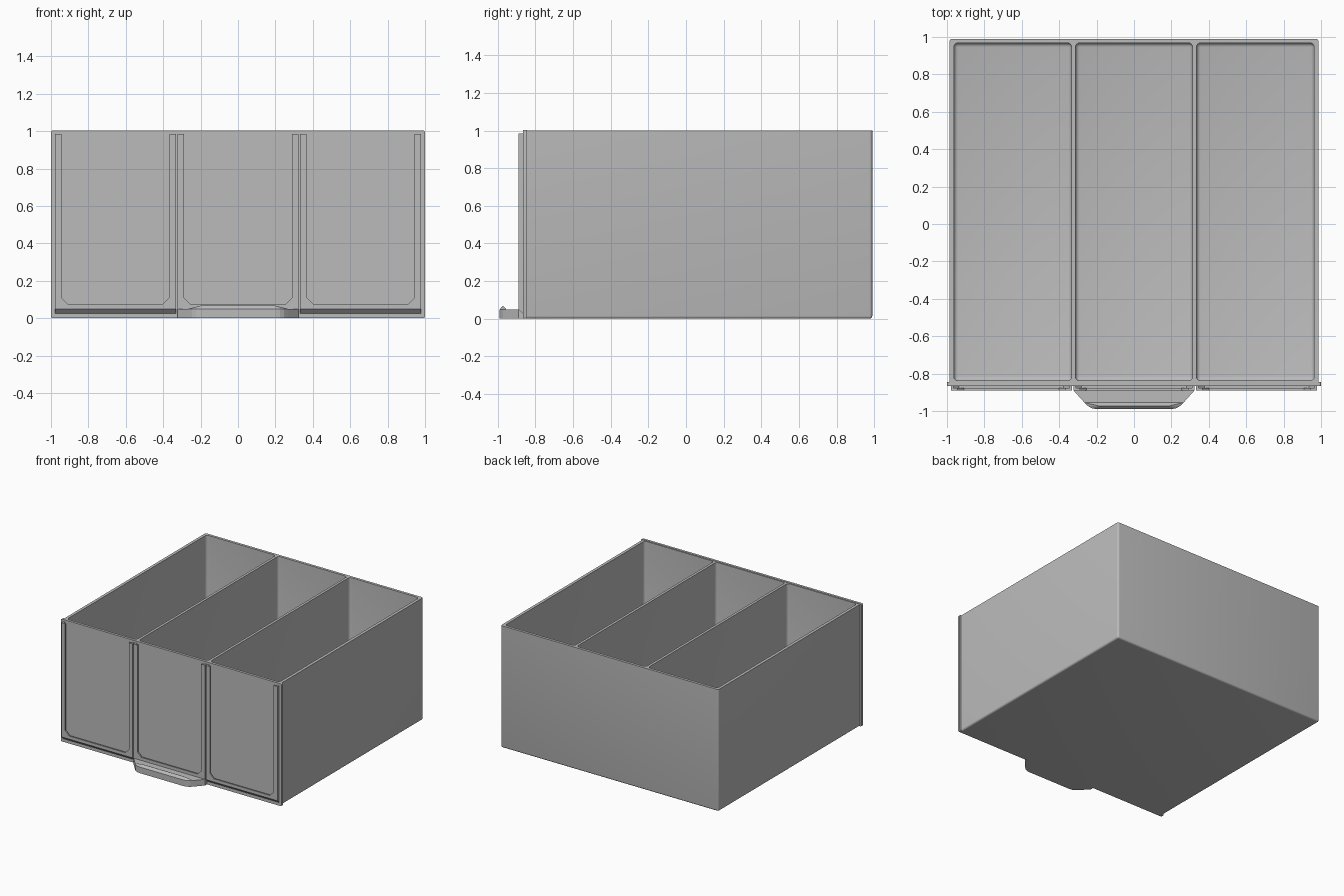
import bpy, bmesh, math
from mathutils import Vector

cube = bpy.data.objects.get("Cube")
if cube:
    bpy.data.objects.remove(cube, do_unlink=True)

grey = bpy.data.materials.new("plain grey")
grey.use_nodes = True
grey.diffuse_color = (0.5, 0.5, 0.5, 1)
grey.node_tree.nodes["Principled BSDF"].inputs["Base Color"].default_value = (0.5, 0.5, 0.5, 1)

FRONT, PLATE_BACK, BACK = -0.865, -0.845, 0.99
LIP_FRONT, LIP_BACK = -0.889, -0.878


def finish(name, bm):
    bmesh.ops.recalc_face_normals(bm, faces=bm.faces)
    mesh = bpy.data.meshes.new(name)
    bm.to_mesh(mesh)
    bm.free()
    mesh.materials.append(grey)
    obj = bpy.data.objects.new(name, mesh)
    bpy.context.collection.objects.link(obj)
    return obj


def smooth(obj):
    bpy.ops.object.select_all(action="DESELECT")
    obj.select_set(True)
    bpy.context.view_layer.objects.active = obj
    bpy.ops.object.shade_smooth_by_angle(angle=math.radians(35))


def box(name, low, high, bevel, rule):
    """Box whose edges are rounded where rule(middle, direction) holds."""
    low, high = Vector(low), Vector(high)
    bm = bmesh.new()
    bmesh.ops.create_cube(bm, size=1)
    for v in bm.verts:
        v.co = (low + high) / 2 + v.co * (high - low)
    edges = [e for e in bm.edges
             if rule((e.verts[0].co + e.verts[1].co) / 2,
                     (e.verts[1].co - e.verts[0].co).normalized())]
    bmesh.ops.bevel(bm, geom=edges, offset=bevel, segments=4, profile=0.5, affect="EDGES")
    return finish(name, bm)


def prism(name, outline, place, ends):
    """Extrude a 2D outline between two ends, each point set by place."""
    bm = bmesh.new()
    rings = [[bm.verts.new(place(p, end)) for p in outline] for end in ends]
    for ring in rings:
        bm.faces.new(ring)
    n = len(outline)
    for i in range(n):
        j = (i + 1) % n
        bm.faces.new((rings[0][i], rings[0][j], rings[1][j], rings[1][i]))
    return finish(name, bm)


# Drawer body: rounded underneath and at the back corners
body = box("drawer_body", (-0.987, PLATE_BACK - 0.01, 0), (0.987, BACK, 1), 0.015,
           lambda m, d: (m.z < 0.01 and m.y > FRONT + 0.05) or (abs(d.z) > 0.9 and m.y > 0))

# Three compartments hollowed out of the body, with filleted corners
for left, right in ((-0.963, -0.334), (-0.313, 0.313), (0.334, 0.963)):
    cutter = box("compartment_cutter", (left, -0.838, 0.022), (right, 0.968, 1.1), 0.022,
                 lambda m, d: abs(d.z) > 0.9 or m.z < 0.1)
    cutter.hide_render = True
    mod = body.modifiers.new("hollow", "BOOLEAN")
    mod.operation, mod.solver, mod.object = "DIFFERENCE", "EXACT", cutter
    bpy.context.view_layer.objects.active = body
    bpy.ops.object.modifier_apply(modifier=mod.name)
    bpy.data.objects.remove(cutter, do_unlink=True)
smooth(body)

# Front plate, slightly wider than the body
plate = box("front_plate", (-1, FRONT, 0), (1, PLATE_BACK, 1.003), 0.01,
            lambda m, d: abs(d.y) > 0.9)
smooth(plate)


def frame_point(p, y):
    # The underside slopes down towards the plate
    x, z = p
    return (x, y, z - (y - LIP_FRONT) if z < 0.055 else z)


def label_frame(name, left, right, width, base, corner, ends):
    """U-shaped frame, open at the top."""
    top, bottom = 0.985, 0.05
    a, b = left + width, right - width
    outline = [(left, bottom), (right, bottom), (right, top), (b, top),
               (b, base + corner), (b - corner, base), (a + corner, base),
               (a, base + corner), (a, top), (left, top)]
    prism(name, outline, frame_point, ends)


# Label holders: a thin rail behind a wider retaining lip
for side, left, right in (("right", -0.979, -0.332), ("middle", -0.324, 0.324),
                          ("left", 0.332, 0.979)):
    label_frame(side + "_label_rail", left, right, 0.014, 0.06, 0.03, (LIP_BACK, FRONT))
    label_frame(side + "_label_lip", left, right, 0.035, 0.075, 0.035, (LIP_FRONT, LIP_BACK))

# Pull handle along the bottom of the front
half = [(0.2, -0.99), (0.225, -0.985), (0.247, -0.973), (0.265, -0.955),
        (0.324, -0.889), (0.324, FRONT)]
outline = half + [(-x, y) for x, y in reversed(half)]
prism("pull_handle", outline, lambda p, z: (p[0], p[1], z), (0, 0.05))

# Raised finger ridge along the handle's outer edge
bm = bmesh.new()
rim = [bm.verts.new((x, y, 0.05)) for x, y in half[:4]]
rim += [bm.verts.new((-x, y, 0.05)) for x, y in reversed(half[:4])]
crest = [bm.verts.new((s * 0.19, -0.972, 0.069)) for s in (1, -1)]
for i in range(3):
    bm.faces.new((rim[i], rim[i + 1], crest[0]))
    bm.faces.new((rim[i + 4], rim[i + 5], crest[1]))
bm.faces.new((rim[3], rim[4], crest[1], crest[0]))
bm.faces.new((rim[7], rim[0], crest[0], crest[1]))
bm.faces.new(rim)
finish("finger_ridge", bm)
